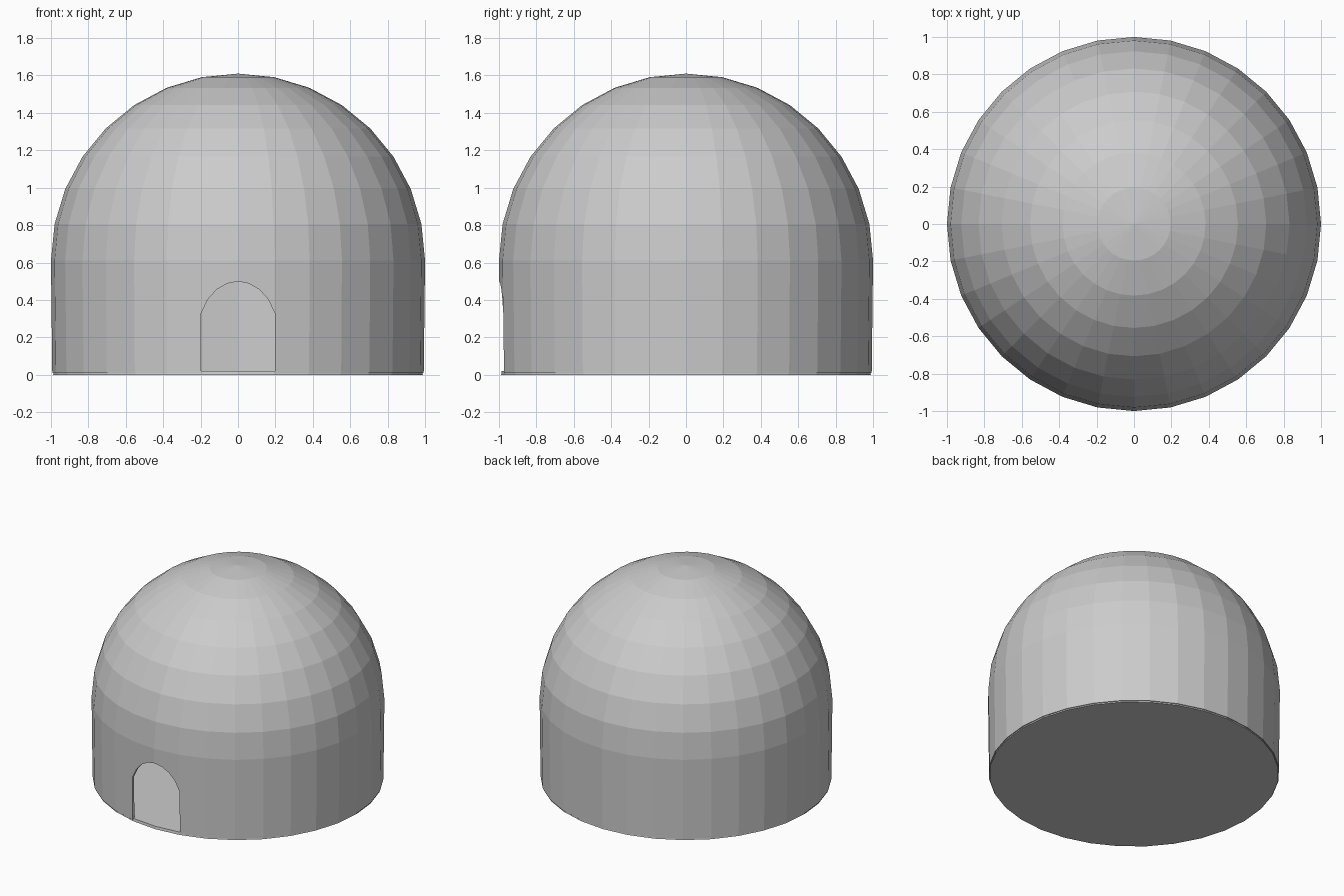
import bpy, bmesh

if "Cube" in bpy.data.objects:
    bpy.data.objects.remove(bpy.data.objects["Cube"])

SEGS = 32
WALL_TOP, WALL_BOTTOM = 0.61, 0.01


def make_object(name, bm):
    bmesh.ops.recalc_face_normals(bm, faces=bm.faces)
    mesh = bpy.data.meshes.new(name)
    bm.to_mesh(mesh)
    bm.free()
    obj = bpy.data.objects.new(name, mesh)
    bpy.context.collection.objects.link(obj)
    return obj


# Dome shell: upper half of a sphere, rim extruded down into a slightly tapered wall
bm = bmesh.new()
bmesh.ops.create_uvsphere(bm, u_segments=SEGS, v_segments=16, radius=1)
bmesh.ops.delete(bm, geom=[v for v in bm.verts if v.co.z < -0.01], context='VERTS')
bmesh.ops.translate(bm, verts=bm.verts, vec=(0, 0, WALL_TOP))
rim = [e for e in bm.edges if e.is_boundary]
new = bmesh.ops.extrude_edge_only(bm, edges=rim)["geom"]
for v in (g for g in new if isinstance(g, bmesh.types.BMVert)):
    v.co = (v.co.x * 0.993, v.co.y * 0.993, WALL_BOTTOM)
dome = make_object("dome_shell", bm)
solid = dome.modifiers.new("thickness", 'SOLIDIFY')
solid.thickness = 0.02
solid.offset = -1

# Arched doorway cutter
half = [(0.197, -0.1), (0.197, 0.33), (0.16, 0.405), (0.115, 0.455), (0.06, 0.487)]
outline = half + [(0, 0.5)] + [(-x, z) for x, z in reversed(half)]
bm = bmesh.new()
face = bm.faces.new([bm.verts.new((x, -1.2, z)) for x, z in outline])
ext = bmesh.ops.extrude_face_region(bm, geom=[face])["geom"]
bmesh.ops.translate(bm, vec=(0, 0.5, 0),
                    verts=[g for g in ext if isinstance(g, bmesh.types.BMVert)])
cutter = make_object("door_cutter", bm)
cutter.hide_render = True
cutter.hide_viewport = True
cut = dome.modifiers.new("doorway", 'BOOLEAN')
cut.operation = 'DIFFERENCE'
cut.solver = 'EXACT'
cut.object = cutter

# Thin floor disc, its edge forming the door sill
bm = bmesh.new()
bmesh.ops.create_cone(bm, cap_ends=True, segments=SEGS, radius1=0.988,
                      radius2=0.985, depth=0.02)
bmesh.ops.translate(bm, verts=bm.verts, vec=(0, 0, 0.01))
make_object("floor", bm)
